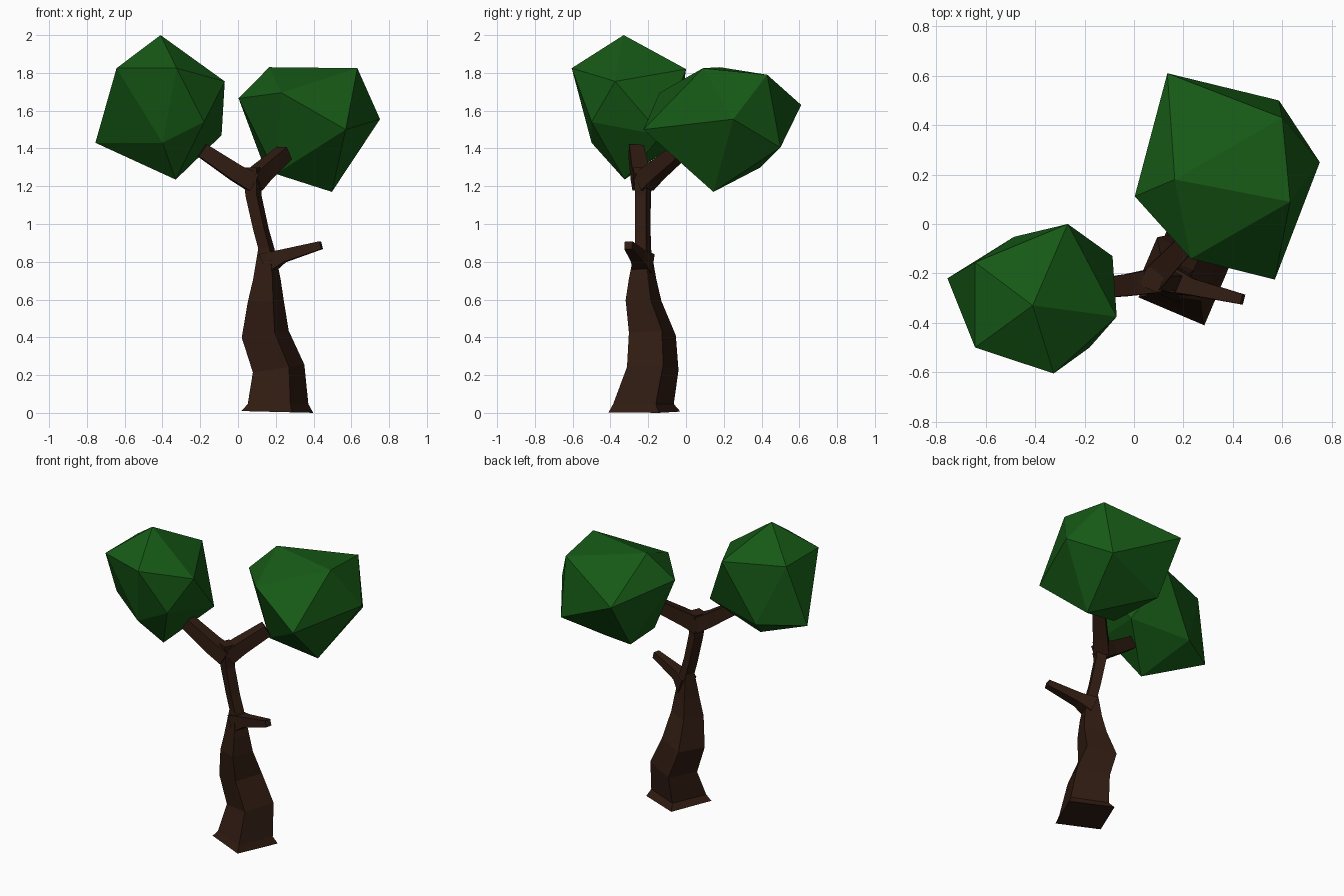
import bpy, bmesh
from math import cos, sin, radians
from mathutils import Vector

if "Cube" in bpy.data.objects:
    bpy.data.objects.remove(bpy.data.objects["Cube"])


def material(name, rgb):
    mat = bpy.data.materials.new(name)
    mat.diffuse_color = (*rgb, 1)
    mat.use_nodes = True
    mat.node_tree.nodes["Principled BSDF"].inputs["Base Color"].default_value = mat.diffuse_color
    return mat


BARK = material("bark", (0.03, 0.0115, 0.006))
LEAF = material("leaf", (0.008, 0.1, 0.008))


def finish(name, bm, mat):
    bmesh.ops.recalc_face_normals(bm, faces=bm.faces[:])
    mesh = bpy.data.meshes.new(name)
    bm.to_mesh(mesh)
    bm.free()
    mesh.materials.append(mat)
    obj = bpy.data.objects.new(name, mesh)
    bpy.context.collection.objects.link(obj)
    return obj


def loft(name, rings, mat):
    """Skin a stack of equal-sized rings and cap both ends."""
    bm = bmesh.new()
    rows = [[bm.verts.new(p) for p in ring] for ring in rings]
    n = len(rows[0])
    for a, b in zip(rows, rows[1:]):
        for i in range(n):
            j = (i + 1) % n
            bm.faces.new((a[i], a[j], b[j], b[i]))
    bm.faces.new(rows[0])
    bm.faces.new(rows[-1])
    return finish(name, bm, mat)


def trunk_ring(x, y, z, r, tilt):
    """Twisted square section, tipped along x."""
    ring = []
    for k in range(4):
        a = radians(-68 + 90 * k)
        ring.append((x + r * cos(a), y + r * sin(a), z + tilt * r * cos(a)))
    return ring


def branch(name, path):
    """Square tube through (x, y, z, half width) points."""
    pts = [Vector(p[:3]) for p in path]
    rings = []
    for i, p in enumerate(pts):
        d = (pts[min(i + 1, len(pts) - 1)] - pts[max(i - 1, 0)]).normalized()
        side = d.cross(Vector((0, 0, 1))).normalized()
        up = side.cross(d)
        h = path[i][3]
        rings.append([p + h * (s * side + t * up)
                      for s, t in ((-1, -1), (1, -1), (1, 1), (-1, 1))])
    return loft(name, rings, BARK)


def foliage(name, points):
    """Lumpy twelve-point leaf clump."""
    bm = bmesh.new()
    for p in points:
        bm.verts.new(p)
    bmesh.ops.convex_hull(bm, input=bm.verts[:])
    return finish(name, bm, LEAF)


# Trunk: flared foot, bent and tapering up to the fork
loft("trunk", [trunk_ring(*r) for r in (
    (0.208, -0.22, 0.005, 0.205, -0.025),
    (0.212, -0.225, 0.047, 0.173, 0),
    (0.215, -0.176, 0.235, 0.147, 0.15),
    (0.144, -0.178, 0.417, 0.134, 0.15),
    (0.147, -0.225, 0.595, 0.102, 0.05),
    (0.153, -0.23, 0.71, 0.078, 0),
    (0.150, -0.228, 0.87, 0.046, 0),
    (0.122, -0.228, 0.97, 0.044, 0.1),
    (0.082, -0.228, 1.15, 0.045, 0.1),
    (0.075, -0.225, 1.30, 0.058, 0))], BARK)

# Branches
branch("broken_branch", [(0.15, -0.225, 0.79, 0.055),
                         (0.235, -0.255, 0.83, 0.034),
                         (0.44, -0.305, 0.888, 0.021)])
branch("left_branch", [(0.08, -0.23, 1.22, 0.05),
                       (-0.01, -0.245, 1.27, 0.045),
                       (-0.19, -0.265, 1.39, 0.038)])
branch("right_branch", [(0.075, -0.225, 1.22, 0.05),
                        (0.13, -0.165, 1.275, 0.045),
                        (0.245, -0.045, 1.375, 0.038)])

# Leaf clumps
foliage("left_foliage", [
    (-0.41, -0.33, 2.0), (-0.325, -0.605, 1.825), (-0.07, -0.375, 1.755),
    (-0.268, 0, 1.82), (-0.643, -0.155, 1.825), (-0.643, -0.5, 1.825),
    (-0.755, -0.22, 1.43), (-0.4, -0.5, 1.43), (-0.18, -0.5, 1.54),
    (-0.087, -0.13, 1.47), (-0.486, -0.052, 1.43), (-0.33, -0.325, 1.235)])
foliage("right_foliage", [
    (0.135, 0.61, 1.63), (0.6, 0.43, 1.79), (0.752, 0.25, 1.555),
    (0.57, -0.225, 1.5), (0.23, -0.14, 1.695), (0.003, 0.112, 1.665),
    (0.165, 0.18, 1.83), (0.632, 0.09, 1.825), (0.497, 0.145, 1.17),
    (0.587, 0.5, 1.405), (0.14, 0.395, 1.3), (0.2, 0.05, 1.265)])
